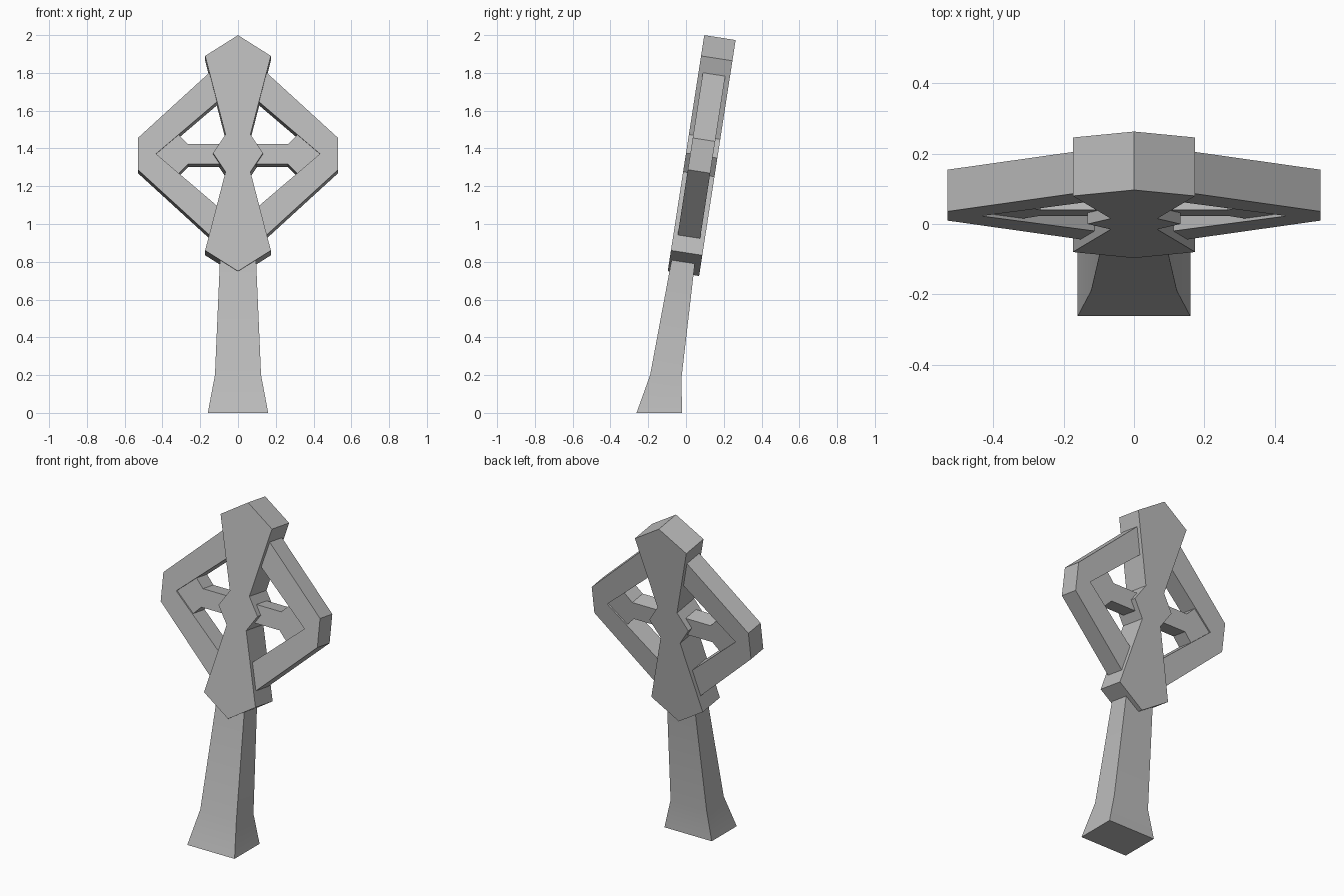
import bpy, bmesh, math
from mathutils import Matrix

cube = bpy.data.objects.get("Cube")
if cube:
    bpy.data.objects.remove(cube, do_unlink=True)

stone = bpy.data.materials.new("grey stone")
stone.use_nodes = True
colour = (0.5, 0.5, 0.5, 1)
stone.diffuse_color = colour
stone.node_tree.nodes["Principled BSDF"].inputs["Base Color"].default_value = colour

# The upper part leans backwards about the middle of its front face
LEAN = Matrix.Translation((0, 0, 1.375)) @ Matrix.Rotation(math.radians(-8.8), 4, "X")


def finish(name, bm, mirror=False):
    bmesh.ops.recalc_face_normals(bm, faces=bm.faces[:])
    mesh = bpy.data.meshes.new(name)
    bm.to_mesh(mesh)
    bm.free()
    mesh.materials.append(stone)
    obj = bpy.data.objects.new(name, mesh)
    bpy.context.collection.objects.link(obj)
    if mirror:
        mod = obj.modifiers.new("Mirror", "MIRROR")
        mod.use_clip = True
    return obj


def slab(name, outline, front, back, mirror=False):
    """Extrude an (x, height) outline from front to back, then lean it."""
    bm = bmesh.new()
    face = bm.faces.new([bm.verts.new((x, front, h)) for x, h in outline])
    ext = bmesh.ops.extrude_face_region(bm, geom=[face])["geom"]
    moved = [v for v in ext if isinstance(v, bmesh.types.BMVert)]
    bmesh.ops.translate(bm, verts=moved, vec=(0, back - front, 0))
    bm.transform(LEAN)
    return finish(name, bm, mirror)


# Hourglass upright with a small diamond at its waist
right = [(0, 0.632), (0.174, 0.521), (0.066, 0.1), (0.132, 0),
         (0.066, -0.11), (0.174, -0.521), (0, -0.632)]
right[4] = (0.066, -0.1)
left = [(-x, h) for x, h in reversed(right[1:-1])]
slab("hourglass_upright", right + left, 0, 0.168)

# Diamond frame, one half mirrored
slab("diamond_frame",
     [(0.04, 0.538), (0.53, 0.085), (0.53, -0.085), (0.04, -0.538),
      (0.04, -0.34), (0.434, 0), (0.04, 0.34)], 0.023, 0.143, True)

# Crossbar with flared arrow ends, tucked into the frame
slab("crossbar",
     [(0.02, 0.054), (0.265, 0.054), (0.316, 0.106), (0.438, 0),
      (0.316, -0.106), (0.265, -0.054), (0.02, -0.054)], 0.032, 0.134, True)

# Flared post: each level is (height, half width, front y, back y)
levels = [(0, 0.16, -0.262, -0.02), (0.2, 0.122, -0.19, -0.025),
          (0.94, 0.09, -0.052, 0.062)]
bm = bmesh.new()
rings = []
for z, w, f, b in levels:
    zb = z - 0.15 * (b - f) if z else 0
    rings.append([bm.verts.new(p) for p in
                  ((-w, f, z), (w, f, z), (w, b, zb), (-w, b, zb))])
for low, high in zip(rings, rings[1:]):
    for i in range(4):
        j = (i + 1) % 4
        bm.faces.new((low[i], low[j], high[j], high[i]))
bm.faces.new(rings[0])
bm.faces.new(rings[-1])
post = finish("post", bm)

# Soft shading across the post's slight flare, sharp corners elsewhere
bpy.ops.object.select_all(action="DESELECT")
post.select_set(True)
bpy.context.view_layer.objects.active = post
bpy.ops.object.shade_smooth_by_angle(angle=math.radians(30))
